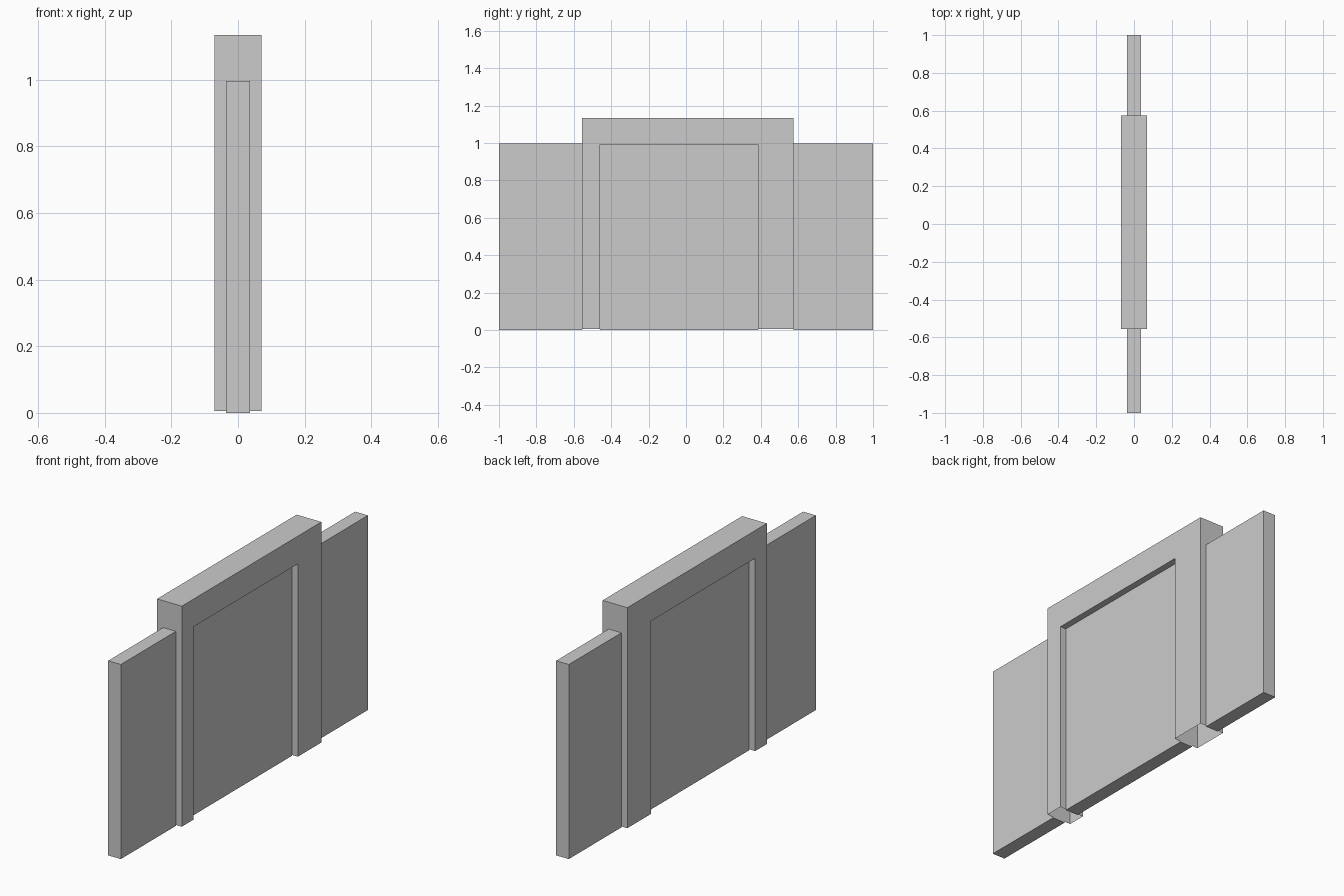
import bpy, bmesh

if "Cube" in bpy.data.objects:
    bpy.data.objects.remove(bpy.data.objects["Cube"])

def extrude_profile(name, profile, half_depth, open_edges=()):
    """Extrude a y-z outline along x; listed outline edges get no wall."""
    bm = bmesh.new()
    back = [bm.verts.new((-half_depth, y, z)) for y, z in profile]
    front = [bm.verts.new((half_depth, y, z)) for y, z in profile]
    bm.faces.new(back[::-1])
    bm.faces.new(front)
    n = len(profile)
    for i in range(n):
        if i not in open_edges:
            j = (i + 1) % n
            bm.faces.new((back[i], back[j], front[j], front[i]))
    bmesh.ops.recalc_face_normals(bm, faces=bm.faces)
    mesh = bpy.data.meshes.new(name)
    bm.to_mesh(mesh)
    bm.free()
    obj = bpy.data.objects.new(name, mesh)
    bpy.context.collection.objects.link(obj)
    return obj

# Doorway surround: two legs and a lintel, feet left open underneath
surround = [(-0.555, 0.005), (-0.46, 0.005), (-0.46, 0.993), (0.385, 0.993),
            (0.385, 0.005), (0.575, 0.005), (0.575, 1.135), (-0.555, 1.135)]
extrude_profile("door_surround", surround, 0.07, open_edges=(0, 4))

# Thin panels: a wall on each side and the door leaf between the legs
for name, y0, y1 in (("left_wall", -1, -0.555),
                     ("door_leaf", -0.46, 0.385),
                     ("right_wall", 0.575, 1)):
    extrude_profile(name, [(y0, 0), (y1, 0), (y1, 0.997), (y0, 0.997)], 0.036)
